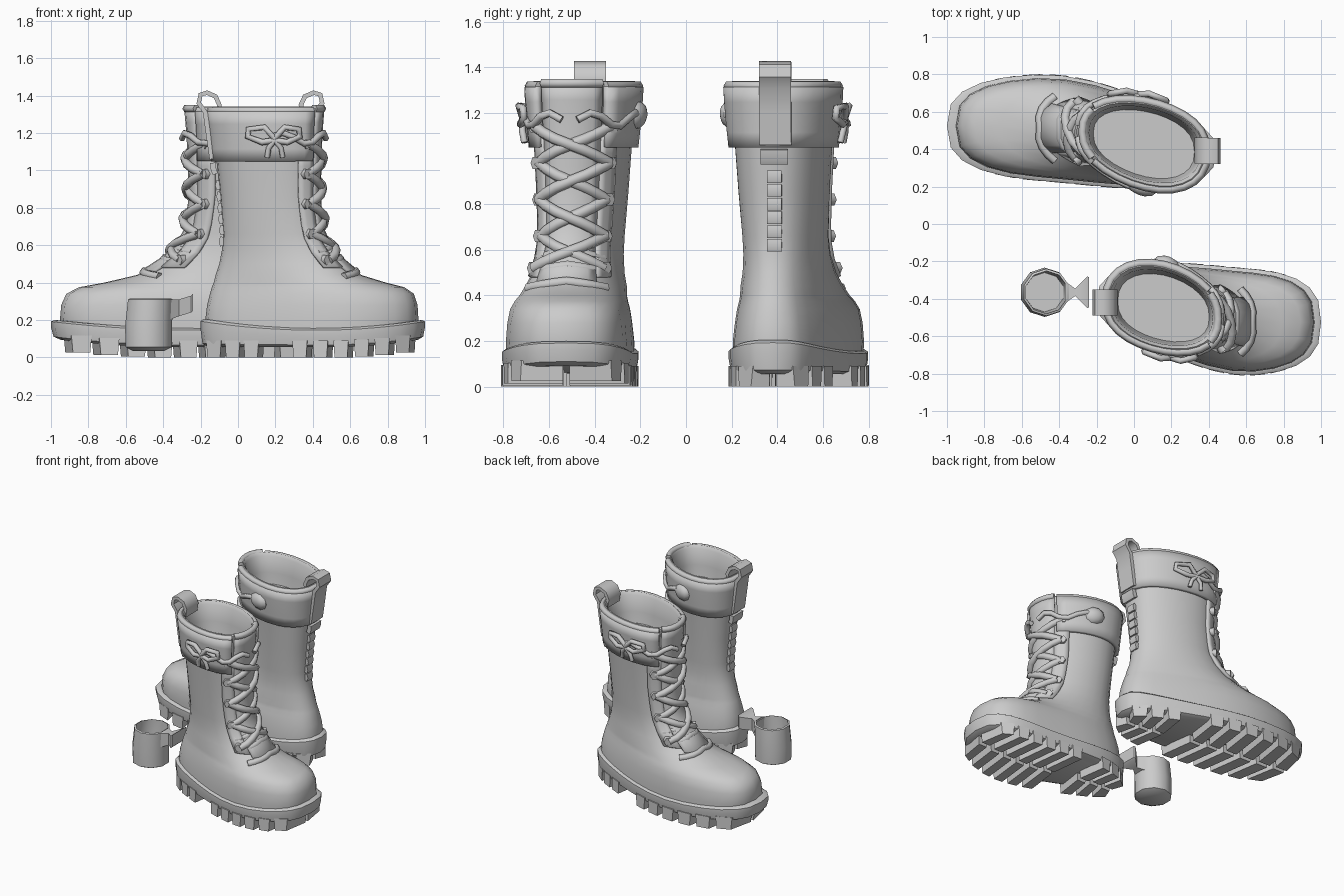
import bpy, bmesh, math
from math import sin, cos, pi

if "Cube" in bpy.data.objects:
    bpy.data.objects.remove(bpy.data.objects["Cube"])
N = 28

# Upper profile: z, heel x, toe x, heel half width, toe half width, roundness exponent
ROWS = [(.10, -.17, .95, .205, .31, .7), (.20, -.175, .965, .205, .315, .7),
        (.28, -.165, .96, .195, .31, .7), (.34, -.15, .94, .19, .295, .74),
        (.375, -.14, .89, .185, .27, .78), (.40, -.13, .79, .18, .25, .8),
        (.44, -.12, .66, .175, .235, .85), (.50, -.10, .575, .17, .205, .88),
        (.58, -.085, .50, .17, .185, .88), (.66, -.08, .455, .175, .18, .88),
        (.85, -.095, .43, .19, .19, .86), (1.05, -.115, .435, .205, .20, .84),
        (1.20, -.13, .44, .22, .215, .84), (1.33, -.145, .45, .228, .22, .84)]


def yc(x):
    # heel-to-toe centre line, swinging outward to the forefoot
    k = min(1, max(0, (x + .15) / .8))
    return -.41 - .115 * k * k * (3 - 2 * k)


def egg(row, t, off=0):
    xb, xf, wb, wf, e = row
    c, s = cos(t), sin(t)
    x = (xb + xf) / 2 + ((xf - xb) / 2 + off) * c
    w = wb + (wf - wb) * (c + 1) / 2 + off
    return x, yc(x) + w * math.copysign(abs(s) ** e, s)


def surf(z, t, off=0):
    for a, b in zip(ROWS, ROWS[1:]):
        if z <= b[0]:
            break
    k = min(1, max(0, (z - a[0]) / (b[0] - a[0])))
    x, y = egg([p + (q - p) * k for p, q in zip(a[1:], b[1:])], t, off)
    return x, y, z


def finish(bm, name, angle=45):
    bmesh.ops.recalc_face_normals(bm, faces=bm.faces[:])
    me = bpy.data.meshes.new(name)
    bm.to_mesh(me)
    bm.free()
    ob = bpy.data.objects.new(name, me)
    bpy.context.collection.objects.link(ob)
    bpy.ops.object.select_all(action='DESELECT')
    ob.select_set(True)
    bpy.context.view_layer.objects.active = ob
    bpy.ops.object.shade_smooth_by_angle(angle=math.radians(angle))
    return ob


def loft(name, rings, m=lambda p: p, closed=True, cap=True, angle=45):
    bm = bmesh.new()
    vs = [[bm.verts.new(m(p)) for p in r] for r in rings]
    n = len(rings[0])
    for a, b in zip(vs, vs[1:]):
        for i in range(n if closed else n - 1):
            j = (i + 1) % n
            bm.faces.new((a[i], a[j], b[j], b[i]))
    if cap:
        bm.faces.new(vs[0][::-1])
        bm.faces.new(vs[-1])
    return finish(bm, name, angle)


def patch(name, m, t0, t1, z0, z1, off, nt=8, nz=6, thick=.03):
    rings = [[surf(z0 + (z1 - z0) * j / nz, t0 + (t1 - t0) * i / nt, off)
              for i in range(nt + 1)] for j in range(nz + 1)]
    ob = loft(name, rings, m, closed=False, cap=False)
    s = ob.modifiers.new('thickness', 'SOLIDIFY')
    s.thickness, s.offset = thick, 0


def tube(name, pts, r, m=lambda p: p):
    cu = bpy.data.curves.new(name, 'CURVE')
    cu.dimensions = '3D'
    cu.bevel_depth, cu.bevel_resolution, cu.use_fill_caps = r, 1, True
    sp = cu.splines.new('POLY')
    sp.points.add(len(pts) - 1)
    for q, p in zip(sp.points, pts):
        q.co = (*m(p), 1)
    sp.use_smooth = True
    bpy.context.collection.objects.link(bpy.data.objects.new(name, cu))


def ribbon(name, path, y, w, th, m):
    # flat strap following an x-z path
    rings = []
    for i, (x, z) in enumerate(path):
        a, b = path[max(0, i - 1)], path[min(len(path) - 1, i + 1)]
        l = math.hypot(b[0] - a[0], b[1] - a[1])
        nx, nz = -(b[1] - a[1]) / l * th / 2, (b[0] - a[0]) / l * th / 2
        rings.append([(x + nx, y - w, z + nz), (x + nx, y + w, z + nz),
                      (x - nx, y + w, z - nz), (x - nx, y - w, z - nz)])
    loft(name, rings, m)


SOLE = (-.19, .99, .212, .325, .7)


def sole_bottom(x):
    return .055 + .045 * max(0, (x - .5) / .5) ** 2


def sole_top(x):
    return .155 + .05 * ((x - .42) / .6) ** 2


def boot(tag, m):
    ang = [2 * pi * i / N for i in range(N)]
    # upper with recessed opening
    rings = [[surf(r[0], t) for t in ang] for r in ROWS]
    for z, off in ((1.34, -.012), (1.32, -.028), (1.2, -.03), (1.12, -.035)):
        rings.append([surf(z, t, off)[:2] + (z,) for t in ang])
    loft(tag + '_upper', rings, m)
    # welted sole with toe spring
    rings = []
    for off, f in ((-.03, 0), (0, .12), (.01, .6), (.01, .9), (-.005, 1), (-.03, 1.02)):
        r = []
        for t in ang:
            x, y = egg(SOLE, t, off)
            b = sole_bottom(x)
            r.append((x, y, b + (sole_top(x) - b) * f))
        rings.append(r)
    loft(tag + '_sole', rings, m)
    # tread lugs on both edges
    mid, rx = (SOLE[0] + SOLE[1]) / 2, (SOLE[1] - SOLE[0]) / 2
    for x0 in (-.13, -.03, .07, .33, .44, .55, .66, .77, .88):
        for s in (-1, 1):
            def edge(x):
                c = max(-.98, min(.98, (x - mid) / rx))
                return egg(SOLE, s * math.acos(c), .012)[1]
            h = .04
            b = sole_bottom(x0)
            rr = []
            for dz, g in ((-.055, .85), (.035, 1)):
                z = b + dz
                a, c = x0 - h * g, x0 + h * g
                rr.append([(a + .03, yc(x0) + s * .015, z), (c + .03, yc(x0) + s * .015, z),
                           (c, edge(c), z), (a, edge(a), z)])
            loft(tag + '_tread_lug', rr, m, angle=30)
    # cuff, rolled rim, lace facings and tongue
    patch(tag + '_cuff', m, .62, 2 * pi - .62, 1.05, 1.315, .012, 22, 4, .035)
    tube(tag + '_cuff_rim', [surf(1.318, .62 + (2 * pi - 1.24) * i / 22, .006)
                             for i in range(23)], .022, m)
    for s in (-1, 1):
        patch(tag + '_lace_facing', m, s * .55, s * .95, .48, 1.1, .004, 3, 8, .022)
    patch(tag + '_tongue', m, -.55, .55, .46, 1.33, .002, 6, 12, .02)
    tube(tag + '_tongue_rim', [surf(1.33, -.55 + 1.1 * i / 6, 0) for i in range(7)], .022, m)
    # crossed laces
    zs = [.52, .66, .82, .98, 1.14]
    for i, (z0, z1) in enumerate(zip(zs, zs[1:])):
        for s in (-1, 1):
            tube(tag + '_lace', [surf(z0 + (z1 - z0) * k / 6, s * .75 * (k / 3 - 1),
                 .012 + .01 * (1 if (s > 0) == (i % 2 == 0) else 0)) for k in range(7)],
                 .025, m)
    for z in zs:
        for s in (-1, 1):
            tube(tag + '_eyelet', [surf(z, s * .78, .0), surf(z, s * .78, .03)], .03, m)
    # instep folds
    for z in (.46, .53, .59):
        tube(tag + '_instep_fold', [surf(z - .03 * abs(k) / 4, k * .2, -.004)
                                    for k in range(-4, 5)], .024, m)
    # lace wrapped round the cuff and tied at the side
    for s in (-1, 1):
        tube(tag + '_cuff_lace', [surf(1.17 + .03 * sin(k * 1.3), s * (.1 + k * .2), .032)
                                  for k in range(8)], .018, m)
    q = -1.45
    for s in (-1, 1):
        loop = [(0, 1.17, .045), (.16, 1.23, .055), (.42, 1.22, .045),
                (.44, 1.18, .045), (.2, 1.15, .055), (0, 1.16, .045)]
        tube(tag + '_bow_loop', [surf(z, q + s * d, o) for d, z, o in loop], .017, m)
        tube(tag + '_bow_tail', [surf(1.16, q, .05), surf(1.12, q + s * .1, .05),
                                 surf(1.07, q + s * .13, .045)], .015, m)
    # round stud on the other side
    rings = []
    for off, r in ((.01, .065), (.035, .06), (.055, .04), (.063, .015)):
        rings.append([surf(1.19 + r * sin(a), 1.5 + r / .27 * cos(a), off)
                      for a in [2 * pi * i / 10 for i in range(10)]])
    loft(tag + '_side_stud', rings, m)
    # back strap, pull loop and ribs
    ribbon(tag + '_pull_loop', [(-.14, 1.06), (-.16, 1.2), (-.175, 1.31), (-.21, 1.36),
           (-.2, 1.405), (-.165, 1.415), (-.12, 1.395), (-.1, 1.35), (-.11, 1.29)],
           -.42, .07, .025, m)
    ribbon(tag + '_back_tab', [(-.12, .98), (-.13, 1.0), (-.135, 1.04)], -.415, .06, .03, m)
    for i in range(6):
        z = .62 + .06 * i
        x = surf(z, pi)[0]
        ribbon(tag + '_back_rib', [(x - .001, z - .024), (x - .008, z), (x - .001, z + .024)],
               -.415, .032, .024, m)


def place_back(p):
    # second boot: turned around, with a longer forefoot
    u = (p[0] + .2) / 1.2
    return .44 - 1.44 * (u - .045 * sin(pi * u)), -p[1] - .03 * (1 - u), p[2]


boot('front_boot', lambda p: p)
boot('back_boot', place_back)

# small cup
cup = [[(-.478 + dx + r * cos(a), -.365 + r * sin(a), z)
        for a in [2 * pi * (i + .5) / 10 for i in range(10)]]
       for r, z, dx in ((.09, .035, 0), (.13, .055, 0), (.132, .17, 0), (.126, .31, .01),
                        (.114, .315, .01), (.114, .2, 0), (.105, .08, 0))]
loft('cup', cup)
# flared cup handle
loft('cup_handle', [[(x, -.365 - w, z0), (x, -.365 + w, z0),
                     (x, -.365 + w, z1), (x, -.365 - w, z1)]
                    for x, w, z0, z1 in ((-.37, .06, .2, .31), (-.315, .02, .22, .31),
                                         (-.25, .085, .24, .33), (-.24, .08, .25, .34))])
